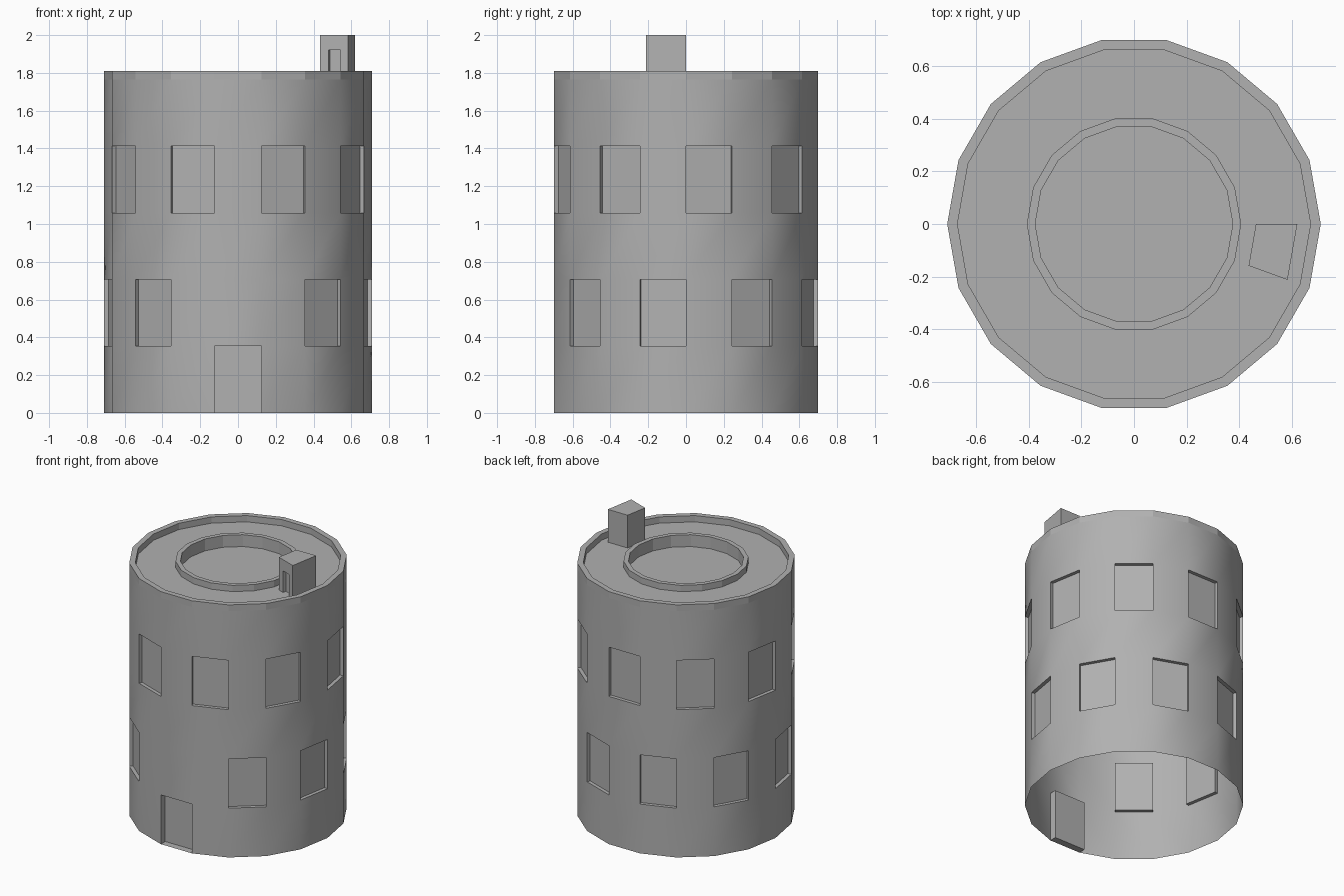
import bpy, bmesh
from math import cos, sin, radians
from mathutils import Vector

if "Cube" in bpy.data.objects:
    bpy.data.objects.remove(bpy.data.objects["Cube"])

SIDES, R, ROW = 18, 0.709, 0.353
ROOF = 5 * ROW

stone = bpy.data.materials.new("dark_grey")
stone.diffuse_color = (0.44, 0.44, 0.44, 1)
stone.use_nodes = True
stone.node_tree.nodes["Principled BSDF"].inputs["Base Color"].default_value = stone.diffuse_color


def polar(r, deg, z):
    return Vector((r * cos(radians(deg)), r * sin(radians(deg)), z))


def ring(r, z):
    return [polar(r, i * 360 / SIDES, z) for i in range(SIDES)]


def skin(name, loops, recess=lambda row, col: 0, cap=False):
    """Bridge stacked loops with quads and push chosen quads inward."""
    bm = bmesh.new()
    rows = [[bm.verts.new(p) for p in loop] for loop in loops]
    panels = []
    for j, (a, b) in enumerate(zip(rows, rows[1:])):
        n = len(a)
        for i in range(n):
            k = (i + 1) % n
            f = bm.faces.new((a[i], a[k], b[k], b[i]))
            if recess(j, i):
                panels.append((f, recess(j, i)))
    if cap:
        bm.faces.new(rows[-1])
    bm.normal_update()
    for face, depth in panels:
        f = bmesh.ops.extrude_discrete_faces(bm, faces=[face])["faces"][0]
        f.normal_update()
        bmesh.ops.translate(bm, verts=f.verts[:], vec=f.normal * -depth)
    bm.normal_update()
    mesh = bpy.data.meshes.new(name)
    bm.to_mesh(mesh)
    bm.free()
    mesh.materials.append(stone)
    obj = bpy.data.objects.new(name, mesh)
    bpy.context.collection.objects.link(obj)
    return obj


# Round wall: deep front door, plus two staggered rows of recessed windows
def opening(row, col):
    if col == 13:
        return 0.05 if row == 0 else 0
    window = (row == 1 and col % 2 == 1) or (row == 3 and col % 2 == 0)
    return 0.025 if window else 0


wall = skin("tower_wall", [ring(R, j * ROW) for j in range(6)], opening)
bpy.context.view_layer.objects.active = wall
wall.select_set(True)
bpy.ops.object.shade_smooth_by_angle(angle=radians(30))

# Roof: parapet, walkway, raised curb and sunken centre
profile = [(R, ROOF), (R, 1.81), (0.67, 1.81), (0.67, ROOF), (0.407, ROOF),
           (0.407, 1.81), (0.375, 1.81), (0.375, 1.725)]
skin("roof", [ring(r, z) for r, z in profile], cap=True)

# Rooftop stair hut with a small recessed door
plan = [(0.463, -20), (0.509, -20), (0.577, -20), (0.62, -20), (0.62, 0), (0.463, 0)]
skin("stair_hut", [[polar(r, a, z) for r, a in plan] for z in (ROOF, 1.92, 2.0)],
     lambda row, col: 0.025 if (row, col) == (0, 1) else 0, cap=True)
